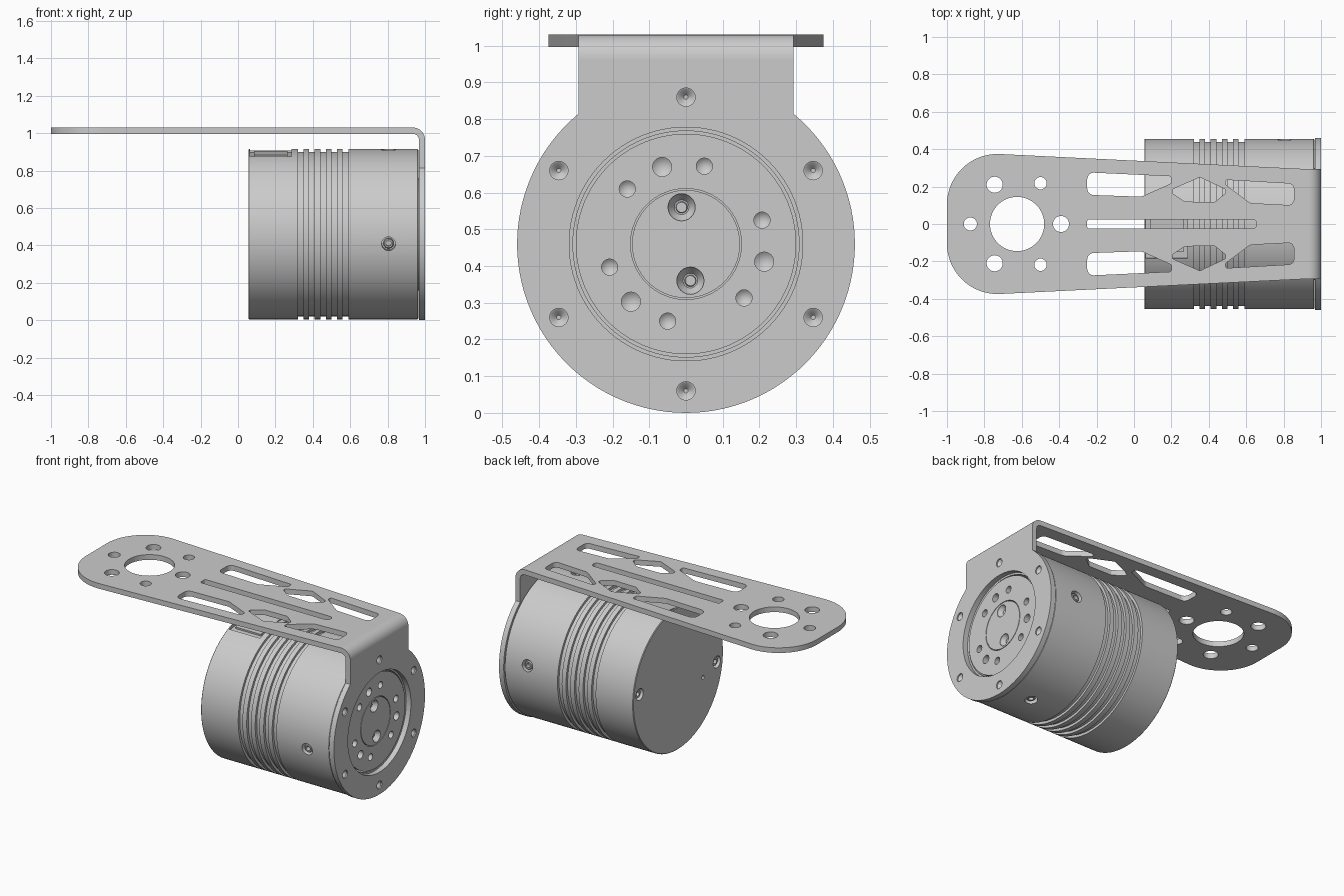
import bpy, bmesh, math
from mathutils import Matrix, Vector

cube = bpy.data.objects.get("Cube")
if cube:
    bpy.data.objects.remove(cube, do_unlink=True)

grey = bpy.data.materials.new("machined_grey")
grey.use_nodes = True
COLOUR = (0.6, 0.6, 0.6, 1)
grey.diffuse_color = COLOUR
grey.node_tree.nodes["Principled BSDF"].inputs["Base Color"].default_value = COLOUR

AXIS_Z, R, TILT = 0.46, 0.455, math.radians(6.5)
# Maps a drawing in (x, y) onto the (y, z) plane, with thickness along x
SIDEWAYS = Matrix(((0, 0, 1, 0), (1, 0, 0, 0), (0, 1, 0, 0), (0, 0, 0, 1)))


def finish(name, bm, smooth=True):
    bmesh.ops.remove_doubles(bm, verts=bm.verts, dist=1e-5)
    bmesh.ops.recalc_face_normals(bm, faces=bm.faces)
    mesh = bpy.data.meshes.new(name)
    bm.to_mesh(mesh)
    bm.free()
    mesh.materials.append(grey)
    obj = bpy.data.objects.new(name, mesh)
    bpy.context.collection.objects.link(obj)
    if smooth:
        shade(obj)
    return obj


def shade(obj):
    bpy.ops.object.select_all(action='DESELECT')
    obj.select_set(True)
    bpy.context.view_layer.objects.active = obj
    bpy.ops.object.shade_smooth_by_angle(angle=math.radians(30))


def circle(cx, cy, r, n=32):
    return [(cx + r * math.cos(2 * math.pi * i / n), cy + r * math.sin(2 * math.pi * i / n))
            for i in range(n)]


def rounded(points, radii, steps=8):
    """Polygon with a fillet radius for each corner."""
    out, n = [], len(points)
    for i, r in enumerate(radii):
        p = Vector(points[i])
        if r == 0:
            out.append(tuple(p))
            continue
        a = (Vector(points[i - 1]) - p).normalized()
        b = (Vector(points[(i + 1) % n]) - p).normalized()
        half = a.angle(b) / 2
        centre = p + (a + b).normalized() * r / math.sin(half)
        start = p + a * r / math.tan(half) - centre
        end = p + b * r / math.tan(half) - centre
        for k in range(steps + 1):
            spoke = start.lerp(end, k / steps).normalized()
            out.append(tuple(centre + spoke * r))
    return out


def plate(name, loops, low, high, matrix=Matrix()):
    """Flat sheet: the first loop is the outline, the others are holes."""
    curve = bpy.data.curves.new(name, 'CURVE')
    curve.dimensions, curve.fill_mode = '2D', 'BOTH'
    curve.extrude = (high - low) / 2
    for loop in loops:
        spline = curve.splines.new('POLY')
        spline.points.add(len(loop) - 1)
        for point, (x, y) in zip(spline.points, loop):
            point.co = (x, y, 0, 1)
        spline.use_cyclic_u = True
    temp = bpy.data.objects.new("sheet_outline", curve)
    bpy.context.collection.objects.link(temp)
    graph = bpy.context.evaluated_depsgraph_get()
    mesh = bpy.data.meshes.new_from_object(temp.evaluated_get(graph))
    bm = bmesh.new()
    bm.from_mesh(mesh)
    bm.transform(matrix @ Matrix.Translation((0, 0, (low + high) / 2)))
    bpy.data.objects.remove(temp)
    bpy.data.meshes.remove(mesh)
    return finish(name, bm)


def lathe(name, profile, y=0, z=AXIS_Z, steps=96, matrix=None):
    """Spin (x, radius) points about an axis along x."""
    bm = bmesh.new()
    verts = [bm.verts.new((x, 0, r)) for x, r in profile]
    edges = [bm.edges.new(pair) for pair in zip(verts, verts[1:])]
    bmesh.ops.spin(bm, geom=verts + edges, cent=(0, 0, 0), axis=(1, 0, 0),
                   angle=2 * math.pi, steps=steps)
    bm.transform(matrix or Matrix.Translation((0, y, z)))
    return finish(name, bm)


def cut(target, cutter):
    mod = target.modifiers.new("cut", 'BOOLEAN')
    mod.operation, mod.object, mod.solver = 'DIFFERENCE', cutter, 'EXACT'
    bpy.ops.object.select_all(action='DESELECT')
    bpy.context.view_layer.objects.active = target
    bpy.ops.object.modifier_apply(modifier=mod.name)
    bpy.data.objects.remove(cutter)


def radial(x, angle):
    """Frame whose +x points outward from the body surface at this angle."""
    return (Matrix.Translation((x, 0, AXIS_Z)) @ Matrix.Rotation(angle, 4, 'X')
            @ Matrix.Rotation(math.pi / 2, 4, 'Z') @ Matrix.Translation((R, 0, 0)))


def box(name, frame, size):
    bm = bmesh.new()
    bmesh.ops.create_cube(bm, size=1, matrix=frame @ Matrix.Diagonal((*size, 1)))
    return finish(name, bm, False)


# Motor body with five cooling grooves and a recessed face
profile = [(0.055, 0), (0.055, R - 0.004), (0.059, R)]
for i in range(5):
    g = 0.32 + i * 0.06
    profile += [(g, R), (g, R - 0.016), (g + 0.03, R - 0.016), (g + 0.03, R)]
profile += [(0.96, R), (0.965, R - 0.006), (0.965, 0.308), (0.9, 0.308), (0.9, 0)]
body = lathe("motor_body", profile, steps=128)

# Side screw pockets, each with a socket screw
for i in range(4):
    frame = radial(0.805, TILT + i * math.pi / 2)
    cut(body, lathe("pocket_cutter", [(-0.045, 0), (-0.045, 0.037), (0.05, 0.037), (0.05, 0)],
                    steps=24, matrix=frame))
    lathe("side_screw", [(-0.05, 0.027), (-0.015, 0.027), (-0.01, 0.022), (-0.01, 0.014),
                         (-0.035, 0.014), (-0.035, 0)], steps=24, matrix=frame)

# Rear mounting holes and cable pinhole
for y, z, r in ((0.39, 0.045, 0.037), (-0.39, -0.045, 0.037), (-0.25, -0.09, 0.012)):
    cut(body, lathe("rear_cutter", [(0.02, 0), (0.02, r), (0.1, r), (0.1, 0)],
                    y, AXIS_Z + z, 24))
    if r > 0.02:
        lathe("rear_screw", [(0.11, 0.026), (0.068, 0.026), (0.068, 0.014), (0.09, 0.014),
                             (0.09, 0)], y, AXIS_Z + z, 24)

# Connector pocket on the top of the body
top = radial(0.175, math.pi / 2 + TILT)
cut(body, box("connector_cutter", top, (0.06, 0.22, 0.27)))
box("connector", top @ Matrix.Translation((-0.028, 0, 0)), (0.02, 0.18, 0.2))
shade(body)

# Output face: outer ring with drilled holes, and hub with two counterbores
ring = [circle(0, AXIS_Z, 0.3, 96), circle(0, AXIS_Z, 0.151, 64)]
for y, z, r in ((-0.065, 0.21, 0.026), (0.05, 0.212, 0.022), (-0.16, 0.15, 0.022),
                (0.207, 0.065, 0.022), (-0.208, -0.063, 0.022), (0.213, -0.048, 0.026),
                (-0.15, -0.157, 0.026), (0.158, -0.147, 0.022), (-0.05, -0.21, 0.022)):
    ring.append(circle(y, AXIS_Z + z, r, 24))
    lathe("drilled_bottom", [(0.935, r), (0.915, 0)], y, AXIS_Z + z, 24)
plate("output_ring", ring, 0.9, 0.972, SIDEWAYS)
hub = [circle(0, AXIS_Z, 0.147, 64)]
for s in (1, -1):
    y, z = -0.012 * s, AXIS_Z + 0.1 * s
    hub.append(circle(y, z, 0.037, 24))
    lathe("hub_screw", [(0.965, 0.037), (0.94, 0.02), (0.94, 0.016), (0.948, 0.014), (0.948, 0)],
          y, z, 24)
plate("output_hub", hub, 0.9, 0.972, SIDEWAYS)

# Upright flange of the bracket: a disc with a neck
W = 0.293
a0 = math.acos(W / 0.46)
sweep = math.pi + 2 * a0
outline = [(0.46 * math.cos(a0 - sweep * k / 80), AXIS_Z + 0.46 * math.sin(a0 - sweep * k / 80))
           for k in range(81)] + [(-W, 0.965), (W, 0.965)]
flange = [outline, circle(0, AXIS_Z, 0.318, 96)]
for i in range(6):
    a = math.radians(30 + 60 * i)
    y, z = 0.4 * math.cos(a), AXIS_Z + 0.4 * math.sin(a)
    flange.append(circle(y, z, 0.025, 24))
    lathe("flange_screw", [(0.992, 0.025), (0.99, 0.021), (0.972, 0.006), (0.972, 0)], y, z, 24)
plate("bracket_flange", flange, 0.967, 1.0, SIDEWAYS)

# Bend joining flange and arm
bm = bmesh.new()
verts = [bm.verts.new(p) for p in ((0.967, -W, 0.965), (1, -W, 0.965),
                                   (1, W, 0.965), (0.967, W, 0.965))]
face = bm.faces.new(verts)
bmesh.ops.spin(bm, geom=[face], cent=(0.935, 0, 0.965), axis=(0, -1, 0),
               angle=math.pi / 2, steps=10)
finish("bracket_bend", bm)

# Tapered arm with lightening cut-outs mirrored across the centre line
arm = [rounded([(0.935, W), (-1, 0.388), (-1, -0.388), (0.935, -W)], [0, 0.27, 0.27, 0], 20),
       circle(-0.625, 0, 0.145, 64), circle(-0.875, 0, 0.035), circle(-0.39, 0, 0.043),
       rounded([(-0.25, 0.025), (0.655, 0.025), (0.655, -0.025), (-0.25, -0.025)],
               [0.01, 0.022, 0.022, 0.01])]
windows = [
    ([(-0.25, 0.276), (0.2, 0.255), (0.2, 0.218), (0.04, 0.146), (-0.25, 0.156)],
     [0.035, 0.012, 0.012, 0.06, 0.035]),
    ([(0.205, 0.185), (0.352, 0.25), (0.49, 0.185), (0.49, 0.165), (0.43, 0.116),
      (0.27, 0.12), (0.205, 0.165)],
     [0.006, 0.02, 0.006, 0.006, 0.02, 0.02, 0.006]),
    ([(0.49, 0.236), (0.855, 0.215), (0.855, 0.1), (0.62, 0.112), (0.49, 0.21)],
     [0.008, 0.03, 0.03, 0.05, 0.008])]
for s in (1, -1):
    arm += [circle(-0.745, 0.21 * s, 0.043), circle(-0.5, 0.218 * s, 0.033)]
    arm += [[(x, y * s) for x, y in rounded(points, radii)] for points, radii in windows]
plate("bracket_arm", arm, 0.997, 1.03)
